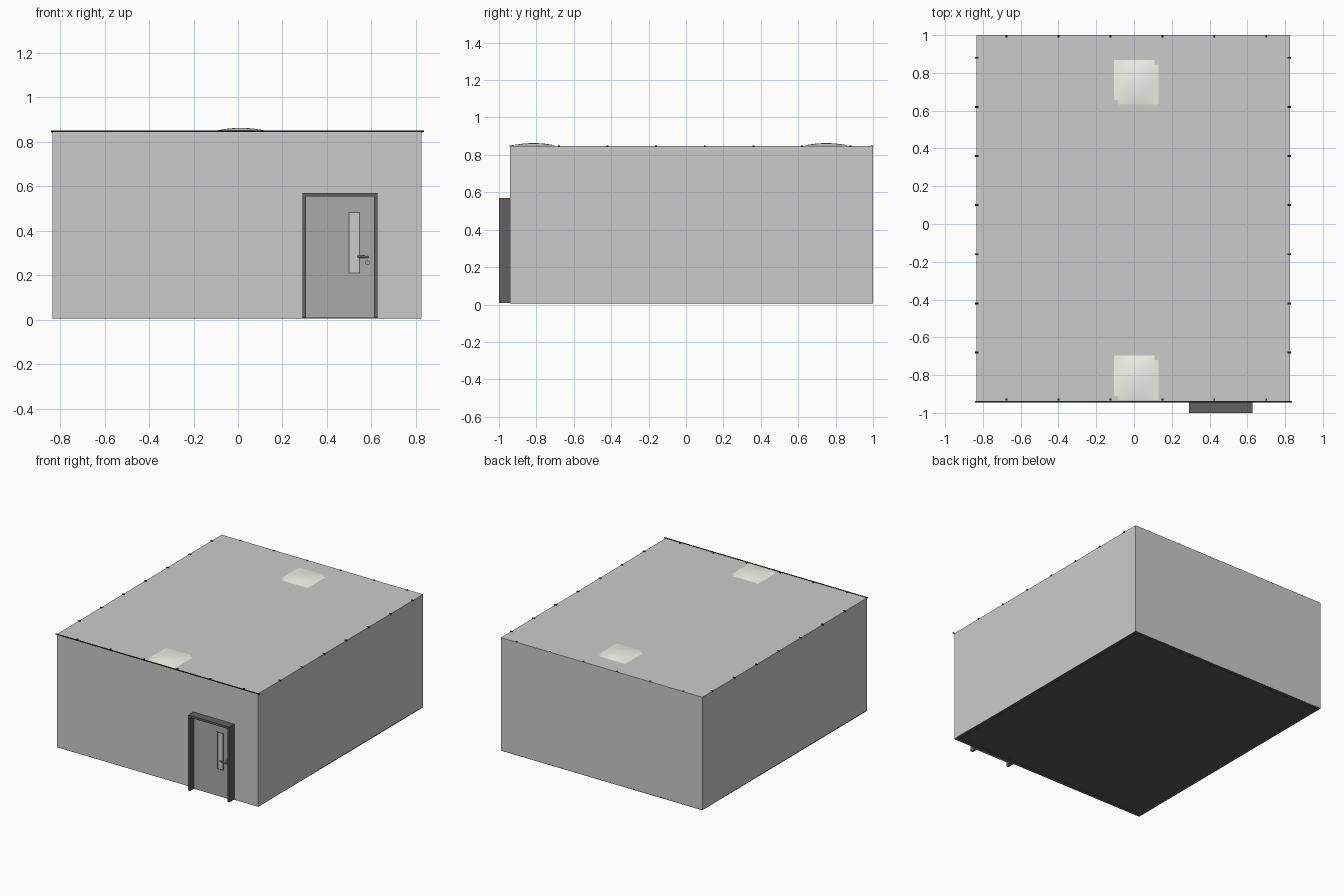
import bpy, bmesh, math
from mathutils import Vector

if "Cube" in bpy.data.objects:
    bpy.data.objects.remove(bpy.data.objects["Cube"])


def material(name, rgb):
    m = bpy.data.materials.new(name)
    m.diffuse_color = (*rgb, 1)
    m.use_nodes = True
    m.node_tree.nodes["Principled BSDF"].inputs["Base Color"].default_value = m.diffuse_color
    return m


FRAME = material("dark_frame", (0.12, 0.12, 0.12))
DOOR = material("door_grey", (0.40, 0.40, 0.40))
FLOOR = material("dark_floor", (0.10, 0.095, 0.09))
LAMP = material("lamp_white", (0.9, 0.9, 0.84))
BLACK = material("black_trim", (0.01, 0.01, 0.01))


def finish(name, bm, mat=None):
    bmesh.ops.recalc_face_normals(bm, faces=bm.faces)
    me = bpy.data.meshes.new(name)
    bm.to_mesh(me)
    bm.free()
    ob = bpy.data.objects.new(name, me)
    bpy.context.collection.objects.link(ob)
    if mat:
        me.materials.append(mat)
    return ob


def boxes(name, spans, mat=None):
    """One object from several boxes, each (x0, x1, y0, y1, z0, z1)."""
    bm = bmesh.new()
    for x0, x1, y0, y1, z0, z1 in spans:
        vs = bmesh.ops.create_cube(bm, size=1)["verts"]
        bmesh.ops.scale(bm, vec=(x1 - x0, y1 - y0, z1 - z0), verts=vs)
        bmesh.ops.translate(bm, verts=vs, vec=((x0 + x1) / 2, (y0 + y1) / 2, (z0 + z1) / 2))
    return finish(name, bm, mat)


def rod(name, a, b, r, mat=None, sides=12):
    a, b = Vector(a), Vector(b)
    bpy.ops.mesh.primitive_cylinder_add(vertices=sides, radius=r, depth=(b - a).length, location=(a + b) / 2)
    ob = bpy.context.object
    ob.name = name
    ob.rotation_euler = (b - a).to_track_quat("Z", "Y").to_euler()
    if mat:
        ob.data.materials.append(mat)
    bpy.ops.object.shade_smooth_by_angle()


X0, X1, Y0, Y1, Z0, Z1 = -0.835, 0.825, -0.94, 1.0, 0.008, 0.848
T = 0.006

# Room shell
boxes("walls", [
    (X0, X1, Y0, Y0 + T, Z0, Z1), (X0, X1, Y1 - T, Y1, Z0, Z1),
    (X0, X0 + T, Y0 + T, Y1 - T, Z0, Z1), (X1 - T, X1, Y0 + T, Y1 - T, Z0, Z1)])
boxes("ceiling", [(X0 + T, X1 - T, Y0 + T, Y1 - T, Z1 - 0.006, Z1)])
boxes("floor", [(X0 + T, X1 - T, Y0 + T, Y1 - T, 0.012, 0.016)], FLOOR)

# Skirting board round the foot of the walls
S = 0.024
boxes("skirting", [
    (X0, X1, Y0, Y0 + S, 0.006, 0.014), (X0, X1, Y1 - S, Y1, 0.006, 0.014),
    (X0, X0 + S, Y0 + S, Y1 - S, 0.006, 0.014), (X1 - S, X1, Y0 + S, Y1 - S, 0.006, 0.014)], FRAME)

# Ceiling grid: bars inside, with their clip ends showing through the roof edge
xs = [-0.675 + 0.275 * i for i in range(6)]
ys = [0.88 - 0.26 * i for i in range(7)]
bars = [(x - 0.004, x + 0.004, Y0 + T, Y1 - T, 0.838, 0.842) for x in xs]
bars += [(X0 + T, X1 - T, y - 0.004, y + 0.004, 0.838, 0.842) for y in ys]
boxes("ceiling_grid", bars, BLACK)
clips = []
for x in xs:
    clips += [(x - 0.005, x + 0.005, ye, ye + 0.012, 0.843, 0.851) for ye in (Y0 + 0.005, Y1 - 0.012)]
for y in ys:
    clips += [(xe, xe + 0.019, y - 0.005, y + 0.005, 0.843, 0.851) for xe in (X0 - 0.006, X1 - 0.013)]
boxes("grid_clips", clips, BLACK)
boxes("roof_edge_trim", [(-0.842, 0.837, Y0 - 0.004, Y0 + 0.002, 0.845, 0.851)], BLACK)


# Ceiling lights: shallow bulged panels with two notched corners
def light(name, cx, cy, n=10, half=0.118):
    bm = bmesh.new()
    bmesh.ops.create_grid(bm, x_segments=n, y_segments=n, size=half)
    mids = {f: f.calc_center_median() for f in bm.faces}
    notch = [f for f, c in mids.items() if abs(c.x + c.y) > half * 1.65 and c.x * c.y > 0]
    bmesh.ops.delete(bm, geom=notch, context="FACES")
    for v in bm.verts:
        u, w = v.co.x / half, v.co.y / half
        rise = max(0.0, 1 - u * u) * max(0.0, 1 - 0.9 * w * w)
        v.co = (v.co.x + cx, v.co.y + cy, 0.849 + 0.014 * rise)
    ob = finish(name, bm, LAMP)
    for f in ob.data.polygons:
        f.use_smooth = True
    boxes(name + "_diffuser", [(cx - half, cx + half, cy - half, cy + half, 0.828, 0.84)], LAMP)


light("back_light", 0.013, 0.75)
light("front_light", 0.013, -0.815)

# Door frame: two jambs and a head standing out from the wall
FW = 0.016
boxes("door_frame", [
    (0.29, 0.29 + FW, -1.0, Y0, Z0, 0.57), (0.628 - FW, 0.628, -1.0, Y0, Z0, 0.57),
    (0.29 + FW, 0.628 - FW, -1.0, Y0, 0.57 - FW, 0.57)], FRAME)

# Door leaf built round its vision slot
L, R, TOP = 0.29 + FW, 0.628 - FW, 0.57 - FW
DY0, DY1 = -0.956, Y0
boxes("door_leaf", [
    (L, 0.50, DY0, DY1, Z0, TOP), (0.546, R, DY0, DY1, Z0, TOP),
    (0.50, 0.546, DY0, DY1, Z0, 0.21), (0.50, 0.546, DY0, DY1, 0.482, TOP)], DOOR)
boxes("door_window", [(0.50, 0.546, -0.952, -0.946, 0.21, 0.482)])
B = 0.004
boxes("window_bead", [
    (0.498, 0.498 + B, -0.958, DY0, 0.208, 0.484), (0.544, 0.544 + B, -0.958, DY0, 0.208, 0.484),
    (0.502, 0.544, -0.958, DY0, 0.208, 0.212), (0.502, 0.544, -0.958, DY0, 0.48, 0.484)], FRAME)

# Lever handle and lock
rod("handle_rose", (0.583, DY0, 0.282), (0.583, -0.962, 0.282), 0.014, DOOR, 20)
rod("handle_neck", (0.583, DY0, 0.282), (0.583, -0.982, 0.282), 0.006, DOOR)
rod("handle_lever", (0.588, -0.98, 0.282), (0.535, -0.98, 0.284), 0.005, DOOR)
rod("lock_cylinder", (0.583, DY0, 0.256), (0.583, -0.963, 0.256), 0.010, DOOR, 16)
